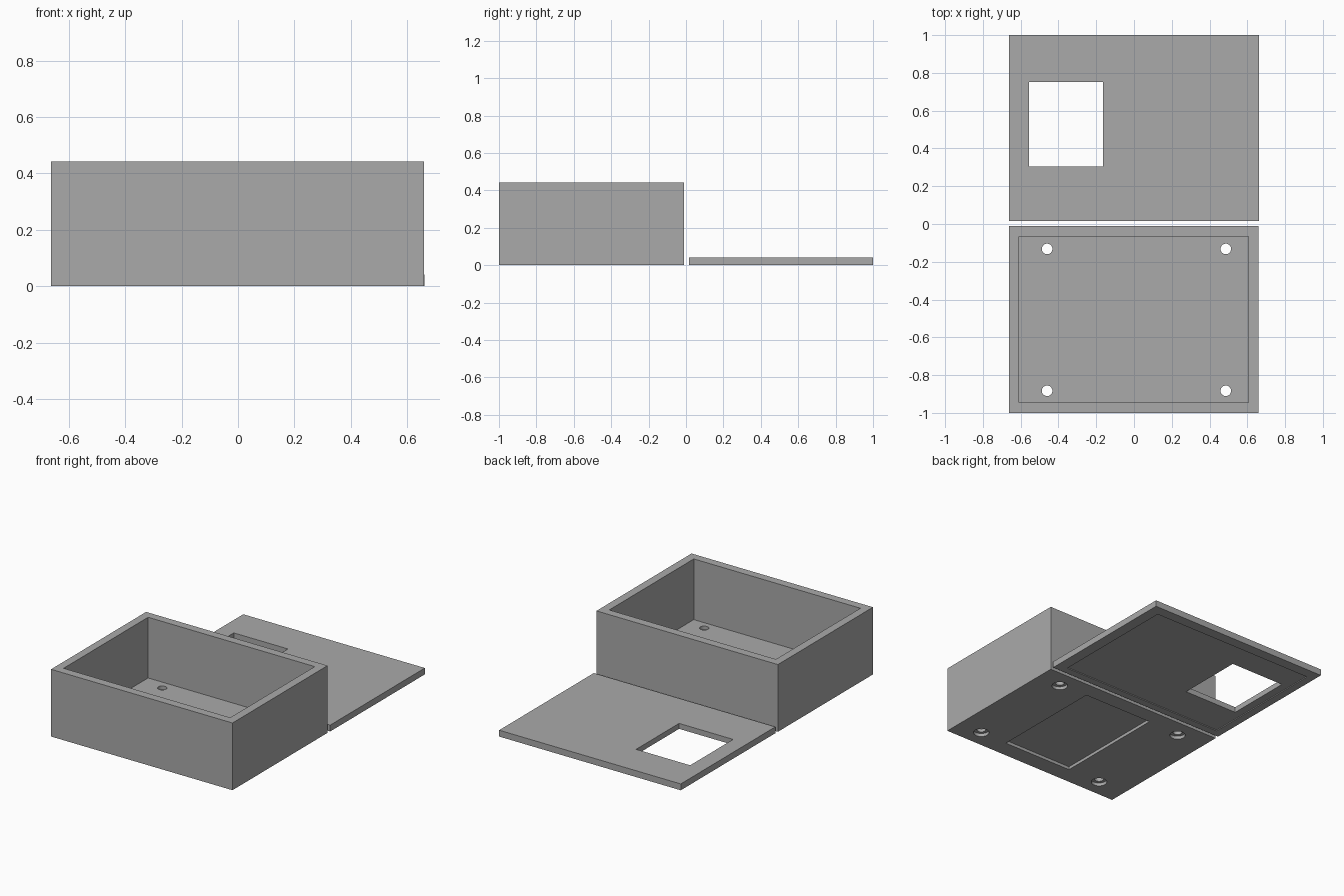
import bpy
import math

if "Cube" in bpy.data.objects:
    bpy.data.objects.remove(bpy.data.objects["Cube"])

grey = bpy.data.materials.new("plain grey")
grey.diffuse_color = (0.4, 0.4, 0.4, 1)
grey.use_nodes = True
grey.node_tree.nodes["Principled BSDF"].inputs["Base Color"].default_value = grey.diffuse_color


def block(name, x0, x1, y0, y1, z0, z1):
    bpy.ops.mesh.primitive_cube_add(size=1, location=((x0 + x1) / 2, (y0 + y1) / 2, (z0 + z1) / 2))
    ob = bpy.context.object
    ob.name = name
    ob.scale = (x1 - x0, y1 - y0, z1 - z0)
    bpy.ops.object.transform_apply(location=True, rotation=False, scale=True)
    ob.data.materials.append(grey)
    return ob


def drill(name, x, y, r, z0, z1):
    bpy.ops.mesh.primitive_cylinder_add(vertices=32, radius=r, depth=z1 - z0, location=(x, y, (z0 + z1) / 2))
    ob = bpy.context.object
    ob.name = name
    ob.data.materials.append(grey)
    return ob


def cut(target, cutter):
    mod = target.modifiers.new("cut", 'BOOLEAN')
    mod.operation = 'DIFFERENCE'
    mod.solver = 'EXACT'
    mod.object = cutter
    bpy.context.view_layer.objects.active = target
    bpy.ops.object.modifier_apply(modifier=mod.name)
    bpy.data.objects.remove(cutter, do_unlink=True)


def finish(ob):
    bpy.ops.object.select_all(action='DESELECT')
    ob.select_set(True)
    bpy.context.view_layer.objects.active = ob
    bpy.ops.object.shade_smooth_by_angle(angle=math.radians(30))


# Open box with a shallow pocket under its floor
box = block("box", -0.663, 0.66, -1.0, -0.01, 0, 0.443)
cut(box, block("cavity_cutter", -0.61, 0.605, -0.945, -0.065, 0.043, 0.6))
cut(box, block("pocket_cutter", -0.22, 0.286, -0.885, -0.115, -0.1, 0.02))

# Four screw holes, widened from below
for x in (-0.46, 0.486):
    for y in (-0.883, -0.132):
        cut(box, drill("hole_cutter", x, y, 0.028, -0.1, 0.2))
        cut(box, drill("counterbore_cutter", x, y, 0.048, -0.1, 0.021))
finish(box)

# Flat lid with a window and a shallow recess underneath
lid = block("lid", -0.662, 0.662, 0.015, 1.0, 0, 0.042)
cut(lid, block("recess_cutter", -0.61, 0.59, 0.065, 0.93, -0.1, 0.006))
cut(lid, block("window_cutter", -0.557, -0.163, 0.305, 0.752, -0.1, 0.2))
finish(lid)
